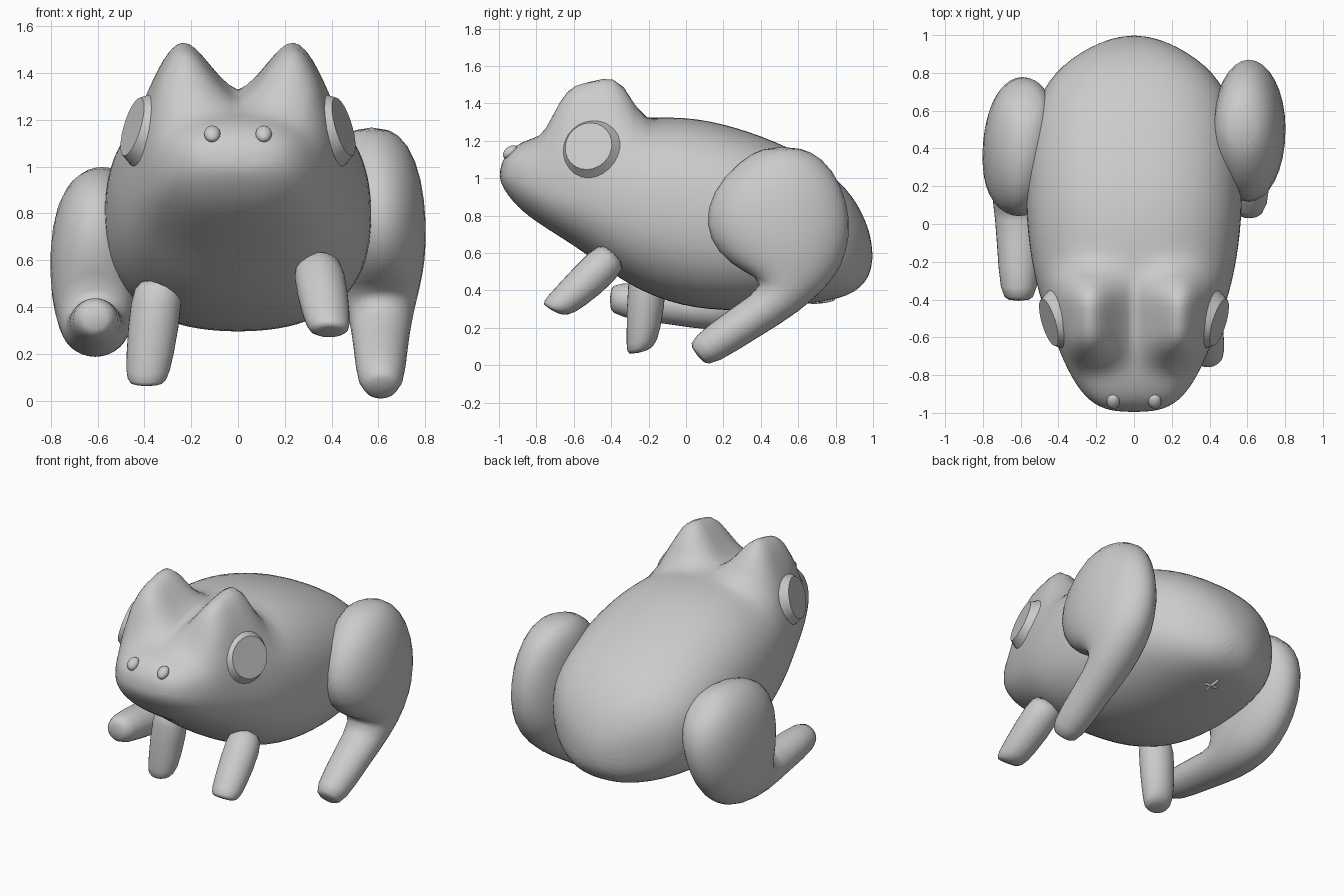
import bpy, bmesh, math
from mathutils import Vector, Matrix

if "Cube" in bpy.data.objects:
    bpy.data.objects.remove(bpy.data.objects["Cube"])


def loft(name, rings, p=2.0, n=16, levels=1, grow=1.03):
    """Skin oval rings: (y, z low, y, z high, half width, centre x)."""
    bm = bmesh.new()
    loops = []
    for ay, az, by, bz, w, cx in rings:
        a, b = Vector((cx, ay, az)), Vector((cx, by, bz))
        mid, half = (a + b) / 2, (b - a) / 2 * grow
        loop = []
        for i in range(n):
            t = 2 * math.pi * i / n
            c, s = math.cos(t), math.sin(t)
            u = math.copysign(abs(c) ** (2 / p), c)
            v = math.copysign(abs(s) ** (2 / p), s)
            loop.append(bm.verts.new(mid + half * u + Vector((w * grow * v, 0, 0))))
        loops.append(loop)
    for l0, l1 in zip(loops, loops[1:]):
        for i in range(n):
            j = (i + 1) % n
            bm.faces.new((l0[i], l0[j], l1[j], l1[i]))
    bm.faces.new(loops[0])
    bm.faces.new(loops[-1])
    bmesh.ops.recalc_face_normals(bm, faces=bm.faces)
    me = bpy.data.meshes.new(name)
    bm.to_mesh(me)
    bm.free()
    ob = bpy.data.objects.new(name, me)
    bpy.context.collection.objects.link(ob)
    bpy.context.view_layer.objects.active = ob
    mod = ob.modifiers.new("round", 'SUBSURF')
    mod.levels = mod.render_levels = levels
    bpy.ops.object.modifier_apply(modifier=mod.name)
    for f in ob.data.polygons:
        f.use_smooth = True
    return ob


def swing(rings, pivot, target, degrees):
    """Other-side copy of a limb, turned about x and moved pivot -> target."""
    r = Matrix.Rotation(math.radians(degrees), 2)
    def move(y, z):
        return r @ (Vector((y, z)) - Vector(pivot)) + Vector(target)
    return [(*move(a, b), *move(c, d), w, -x) for a, b, c, d, w, x in rings]


def ball(name, loc, scale, rot=(0, 0, 0)):
    bpy.ops.mesh.primitive_uv_sphere_add(segments=16, ring_count=10, radius=1, location=loc, rotation=rot)
    ob = bpy.context.object
    ob.name = name
    ob.scale = scale
    bpy.ops.object.shade_smooth()


# Body and head, snout to rump
body = loft("body", [
    (-1.0, 1.0, -.99, 1.08, .10, 0),
    (-.97, .93, -.94, 1.16, .22, 0),
    (-.88, .82, -.82, 1.22, .31, 0),
    (-.72, .715, -.68, 1.24, .385, 0),
    (-.55, .61, -.5, 1.27, .45, 0),
    (-.36, .46, -.28, 1.32, .52, 0),
    (-.1, .33, 0, 1.33, .565, 0),
    (.2, .285, .25, 1.28, .575, 0),
    (.5, .31, .55, 1.17, .55, 0),
    (.74, .34, .78, 1.03, .47, 0),
    (.91, .38, .93, .86, .28, 0),
    (1.0, .5, 1.0, .66, .08, 0)], p=2.4, n=24, levels=2, grow=1.01)

# Brow bumps raised out of the head
for v in body.data.vertices:
    x, y, z = v.co
    k = min(max((z - .9) / .25, 0), 1)
    v.co.z += .28 * k * math.exp(-((abs(x) - .25) / .17) ** 2 - ((y + .5) / .23) ** 4)

# Hind legs, foot to top of thigh
hind = [
    (.09, .01, .03, .09, .05, .61),
    (.15, .0, .02, .14, .10, .61),
    (.40, .16, .25, .31, .115, .61),
    (.60, .28, .45, .44, .135, .61),
    (.79, .45, .30, .50, .165, .61),
    (.86, .60, .17, .60, .19, .61),
    (.88, .78, .10, .75, .195, .61),
    (.83, .97, .14, .93, .185, .60),
    (.73, 1.11, .28, 1.09, .15, .58),
    (.60, 1.17, .42, 1.17, .07, .57)]
loft("hind_leg_right", hind)
loft("hind_leg_left", swing(hind, (.08, .07), (-.38, .355), -40))

# Front legs, foot to shoulder
fore = [
    (-.69, .275, -.75, .315, .055, .39),
    (-.63, .265, -.77, .335, .085, .39),
    (-.56, .30, -.71, .40, .10, .38),
    (-.35, .47, -.50, .63, .115, .345),
    (-.33, .56, -.43, .65, .08, .34)]
loft("front_leg_right", fore)
loft("front_leg_left", swing(fore, (-.69, .30), (-.235, .09), 42))

for side, sx in (("right", 1), ("left", -1)):
    # Eye: flat disc with a bevelled rim
    normal = Vector((sx * .93, -.28, .28))
    bpy.ops.mesh.primitive_cone_add(vertices=24, radius1=.18, radius2=.13, depth=.08,
                                    location=(sx * .415, -.51, 1.16),
                                    rotation=normal.to_track_quat('Z', 'Y').to_euler())
    bpy.context.object.name = "eye_" + side
    bpy.ops.object.shade_smooth_by_angle(angle=math.radians(25))
    # Nostril
    ball("nostril_" + side, (sx * .11, -.94, 1.14), (.035, .045, .028), (math.radians(40), 0, 0))

# Small crossed mark under the rump
ball("vent_long", (0, .72, .345), (.012, .08, .015), (.1, 0, 0))
ball("vent_cross", (0, .72, .345), (.06, .012, .015))
